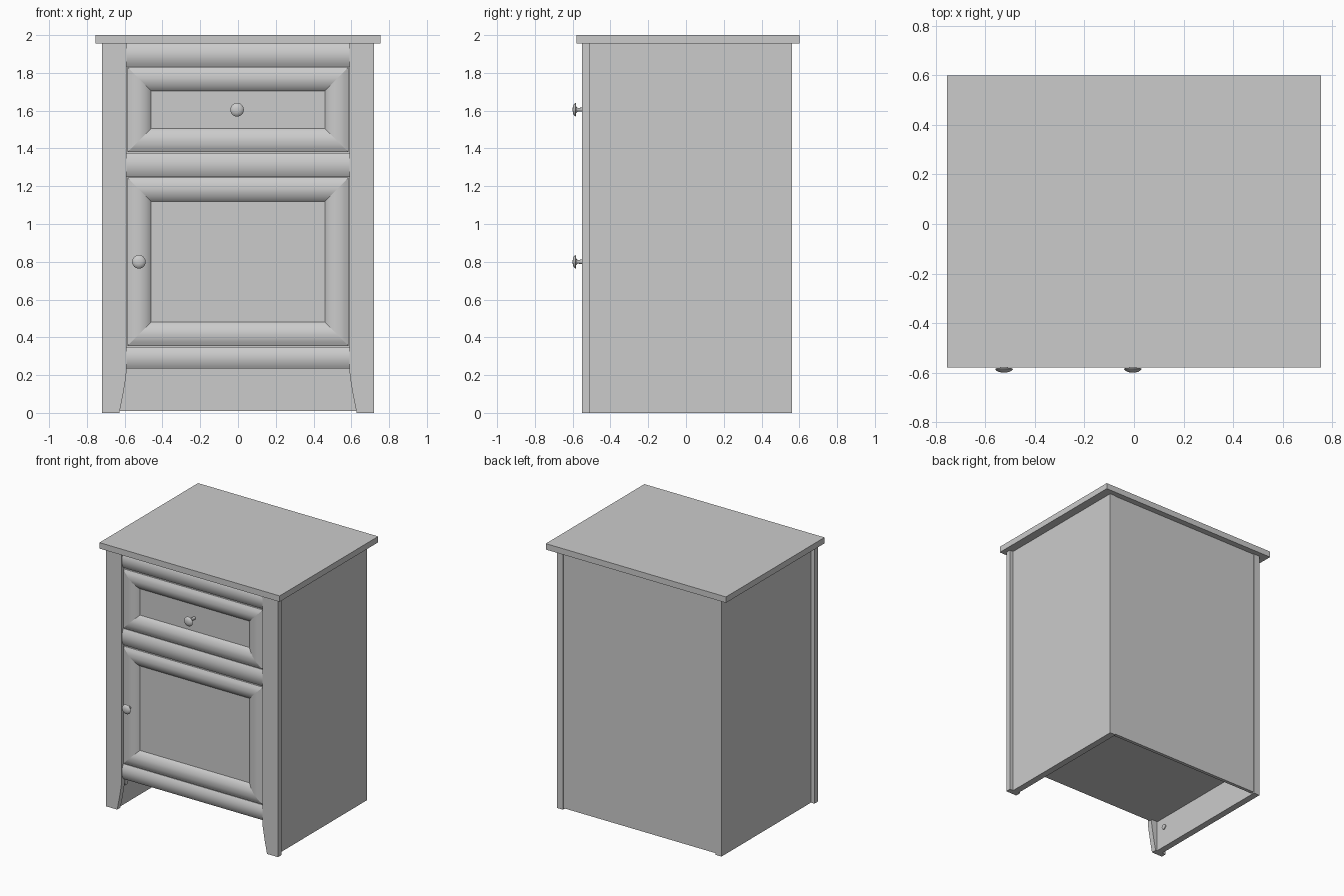
import bpy, bmesh, math
from mathutils import Vector

if "Cube" in bpy.data.objects:
    bpy.data.objects.remove(bpy.data.objects["Cube"])

paint = bpy.data.materials.new("light grey paint")
paint.diffuse_color = (0.6, 0.6, 0.6, 1)
paint.use_nodes = True
paint.node_tree.nodes["Principled BSDF"].inputs["Base Color"].default_value = paint.diffuse_color


def finish(name, bm, smooth=False, angle=32, sharp=()):
    bmesh.ops.recalc_face_normals(bm, faces=bm.faces[:])
    for f in bm.faces:
        f.smooth = smooth
    for e in bm.edges:
        if e in sharp or (len(e.link_faces) == 2 and e.calc_face_angle() > math.radians(angle)):
            e.smooth = False
    me = bpy.data.meshes.new(name)
    bm.to_mesh(me)
    bm.free()
    me.materials.append(paint)
    ob = bpy.data.objects.new(name, me)
    bpy.context.collection.objects.link(ob)
    return ob


def box(name, x0, x1, y0, y1, z0, z1):
    bm = bmesh.new()
    bmesh.ops.create_cube(bm, size=1)
    for v in bm.verts:
        v.co = ((x0 + x1) / 2 + v.co.x * (x1 - x0),
                (y0 + y1) / 2 + v.co.y * (y1 - y0),
                (z0 + z1) / 2 + v.co.z * (z1 - z0))
    return finish(name, bm)


def prism(name, points, offset, smooth=False):
    bm = bmesh.new()
    face = bm.faces.new([bm.verts.new(p) for p in points])
    ext = bmesh.ops.extrude_face_region(bm, geom=[face], use_keep_orig=True)
    verts = [g for g in ext["geom"] if isinstance(g, bmesh.types.BMVert)]
    bmesh.ops.translate(bm, verts=verts, vec=Vector(offset))
    return finish(name, bm, smooth)


def rail(name, z0, z1):
    # bowed front, flat back
    n = 12
    pts = [(-0.59, -0.49, z1), (-0.59, -0.49, z0)]
    for i in range(n + 1):
        t = i / n
        pts.append((-0.59, -0.53 - 0.018 * (1 - (2 * t - 1) ** 2), z0 + (z1 - z0) * t))
    prism(name, pts, (1.18, 0, 0), True)


def framed_panel(name, hx, z0, z1):
    # (inset, depth) section of the moulded frame
    section = [(0, -0.50), (0, -0.535), (0.02, -0.545), (0.04, -0.549), (0.06, -0.55),
               (0.08, -0.546), (0.10, -0.537), (0.122, -0.522), (0.125, -0.516)]
    bm = bmesh.new()
    rings, mitres = [], set()
    for d, y in section:
        rings.append([bm.verts.new((x, y, z)) for x, z in (
            (-hx + d, z0 + d), (hx - d, z0 + d), (hx - d, z1 - d), (-hx + d, z1 - d))])
    for a, b in zip(rings, rings[1:]):
        for i in range(4):
            j = (i + 1) % 4
            bm.faces.new((a[i], a[j], b[j], b[i]))
            mitres.add(bm.edges.get((a[i], b[i])))
    bm.faces.new(rings[-1])
    bm.faces.new(rings[0][::-1])
    finish(name, bm, True, 32, mitres)


def knob(name, x, z, y_back):
    # lathed mushroom profile: (radius, y)
    prof = [(0.012, y_back), (0.010, -0.575), (0.016, -0.581), (0.034, -0.583),
            (0.036, -0.586), (0.031, -0.592), (0.020, -0.598), (0.008, -0.60)]
    n = 24
    bm = bmesh.new()
    rings = [[bm.verts.new((x + r * math.cos(2 * math.pi * i / n), y,
                            z + r * math.sin(2 * math.pi * i / n))) for i in range(n)]
             for r, y in prof]
    for a, b in zip(rings, rings[1:]):
        for i in range(n):
            j = (i + 1) % n
            bm.faces.new((a[i], a[j], b[j], b[i]))
    bm.faces.new(rings[0])
    bm.faces.new(rings[-1])
    finish(name, bm, True, 50)


# top board and carcass
box("top_board", -0.755, 0.755, -0.58, 0.60, 1.955, 2.0)
box("cabinet_core", -0.64, 0.64, -0.505, 0.54, 0.235, 1.955)
box("back_panel", -0.64, 0.64, 0.53, 0.555, 0.01, 1.955)

# side panels, front stiles with flared feet, and screw caps inside the base
for side, s in (("left", -1), ("right", 1)):
    x0, x1 = sorted((s * 0.64, s * 0.69))
    box(side + "_side_panel", x0, x1, -0.51, 0.56, 0.0, 1.955)
    inner = [(0.628, 0.0), (0.618, 0.05), (0.608, 0.10), (0.598, 0.16), (0.592, 0.20),
             (0.59, 0.24), (0.59, 1.955)]
    outline = inner + [(0.72, 1.955), (0.72, 0.0)]
    prism(side + "_front_stile", [(s * x, -0.55, z) for x, z in outline], (0, 0.04, 0))
    for where, y in (("front", -0.43), ("back", 0.45)):
        ring = [(s * 0.64, y + 0.02 * math.cos(i * math.pi / 8),
                 0.16 + 0.02 * math.sin(i * math.pi / 8)) for i in range(16)]
        prism(side + "_" + where + "_screw_cap", ring, (-s * 0.006, 0, 0))

# front rails
rail("top_rail", 1.835, 1.955)
rail("middle_rail", 1.25, 1.375)
rail("bottom_rail", 0.235, 0.35)

# drawer and door with knobs
framed_panel("drawer_front", 0.585, 1.38, 1.83)
framed_panel("door", 0.585, 0.355, 1.245)
knob("drawer_knob", -0.005, 1.605, -0.51)
knob("door_knob", -0.525, 0.80, -0.54)
